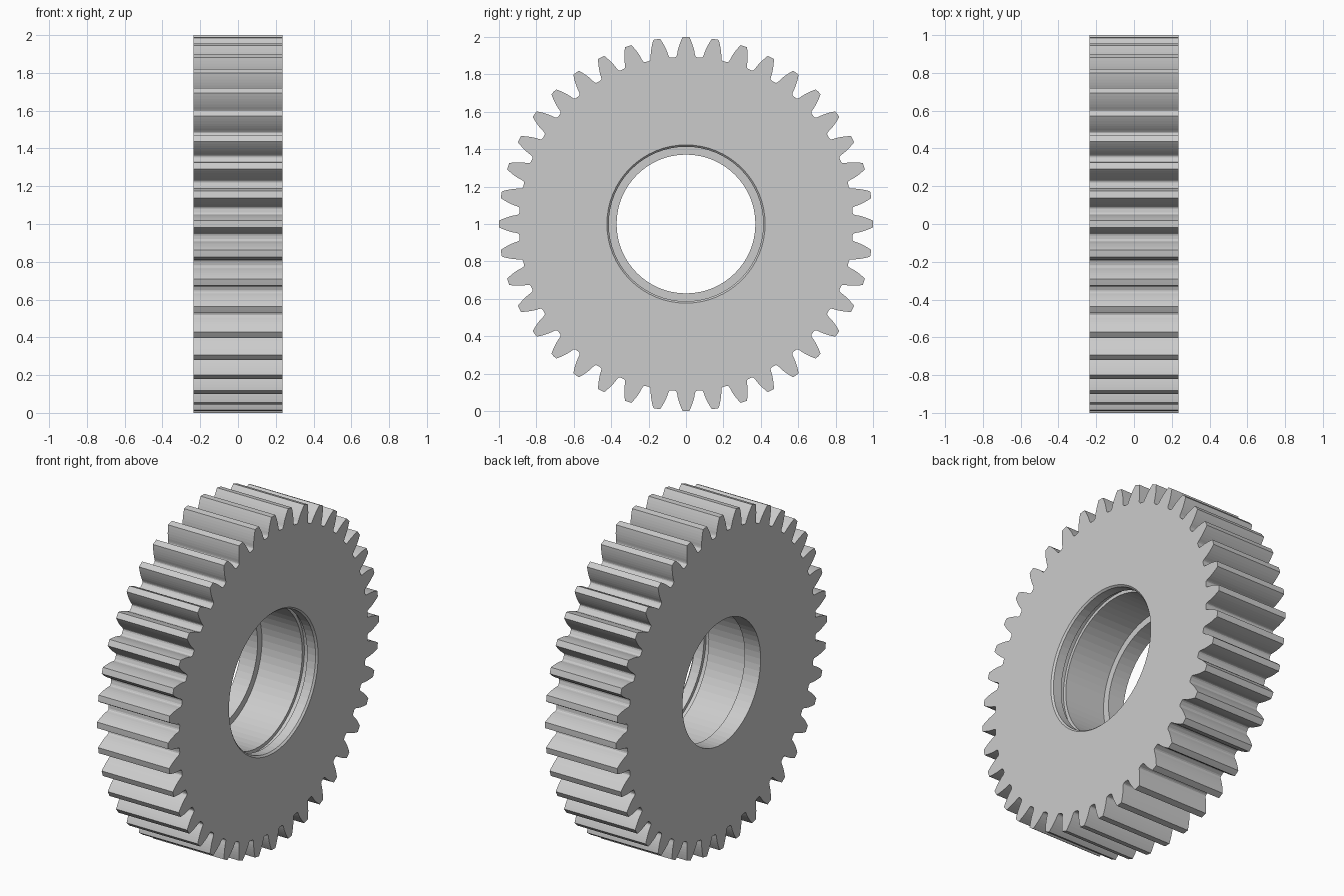
import bpy
import bmesh
from math import sin, cos, acos, tan, radians, pi

if "Cube" in bpy.data.objects:
    bpy.data.objects.remove(bpy.data.objects["Cube"], do_unlink=True)

TEETH = 40
HALF_WIDTH = 0.236
TIP_R, ROOT_R = 1.0, 0.893
PITCH_R = 2 * TIP_R * TEETH / (TEETH + 2) / 2
BASE_R = PITCH_R * cos(radians(20))
BORE_SIDES = 64


def involute(angle):
    return tan(angle) - angle


def half_angle(r):
    """Half the angular thickness of a tooth at radius r."""
    at_pitch = pi / (2 * TEETH) + involute(radians(20))
    return at_pitch - involute(acos(BASE_R / r))


def tooth_outline():
    """Points (radius, angle) of one tooth, from gap to gap."""
    fillet = [(ROOT_R, 0.068), (ROOT_R + 0.0025, 0.0595), (0.9, 0.0555)]
    flank_radii = [0.908 + (TIP_R - 0.908) * i / 6 for i in range(7)]
    side = fillet + [(r, half_angle(r)) for r in flank_radii]
    return [(r, -a) for r, a in side] + [(TIP_R, 0)] + [(r, a) for r, a in reversed(side)]


def add_ring(bm, x, points):
    """Closed loop of vertices around the x axis."""
    return [bm.verts.new((x, r * sin(a), TIP_R + r * cos(a))) for r, a in points]


def join_rings(bm, a, b):
    n = len(a)
    for i in range(n):
        j = (i + 1) % n
        bm.faces.new((a[i], a[j], b[j], b[i]))


def cap(bm, outer, inner):
    """Flat side face with a round hole."""
    edges = []
    for ring in (outer, inner):
        for i, v in enumerate(ring):
            w = ring[(i + 1) % len(ring)]
            edges.append(bm.edges.get((v, w)) or bm.edges.new((v, w)))
    bmesh.ops.triangle_fill(bm, use_beauty=True, use_dissolve=False, edges=edges)


bm = bmesh.new()

# Toothed rim
outline = [(r, a + 2 * pi * t / TEETH) for t in range(TEETH) for r, a in tooth_outline()]
rim_left = add_ring(bm, HALF_WIDTH, outline)
rim_right = add_ring(bm, -HALF_WIDTH, outline)
join_rings(bm, rim_left, rim_right)

# Bore: chamfer, lip, retaining groove, seat, shoulder, narrow end
bore_profile = [
    (HALF_WIDTH, 0.423), (0.226, 0.413), (0.17, 0.413), (0.17, 0.433),
    (0.138, 0.433), (0.138, 0.413), (-0.13, 0.413), (-0.13, 0.371),
    (-HALF_WIDTH, 0.371),
]
bore = [add_ring(bm, x, [(r, 2 * pi * i / BORE_SIDES) for i in range(BORE_SIDES)])
        for x, r in bore_profile]
for a, b in zip(bore, bore[1:]):
    join_rings(bm, a, b)

# Side faces
cap(bm, rim_left, bore[0])
cap(bm, rim_right, bore[-1])
bmesh.ops.recalc_face_normals(bm, faces=bm.faces)

mesh = bpy.data.meshes.new("gear_wheel")
bm.to_mesh(mesh)
bm.free()
gear = bpy.data.objects.new("gear_wheel", mesh)
bpy.context.collection.objects.link(gear)

# Plain grey metal
grey = (0.6, 0.6, 0.6, 1)
metal = bpy.data.materials.new("light_grey")
metal.use_nodes = True
metal.diffuse_color = grey
metal.node_tree.nodes["Principled BSDF"].inputs["Base Color"].default_value = grey
mesh.materials.append(metal)
